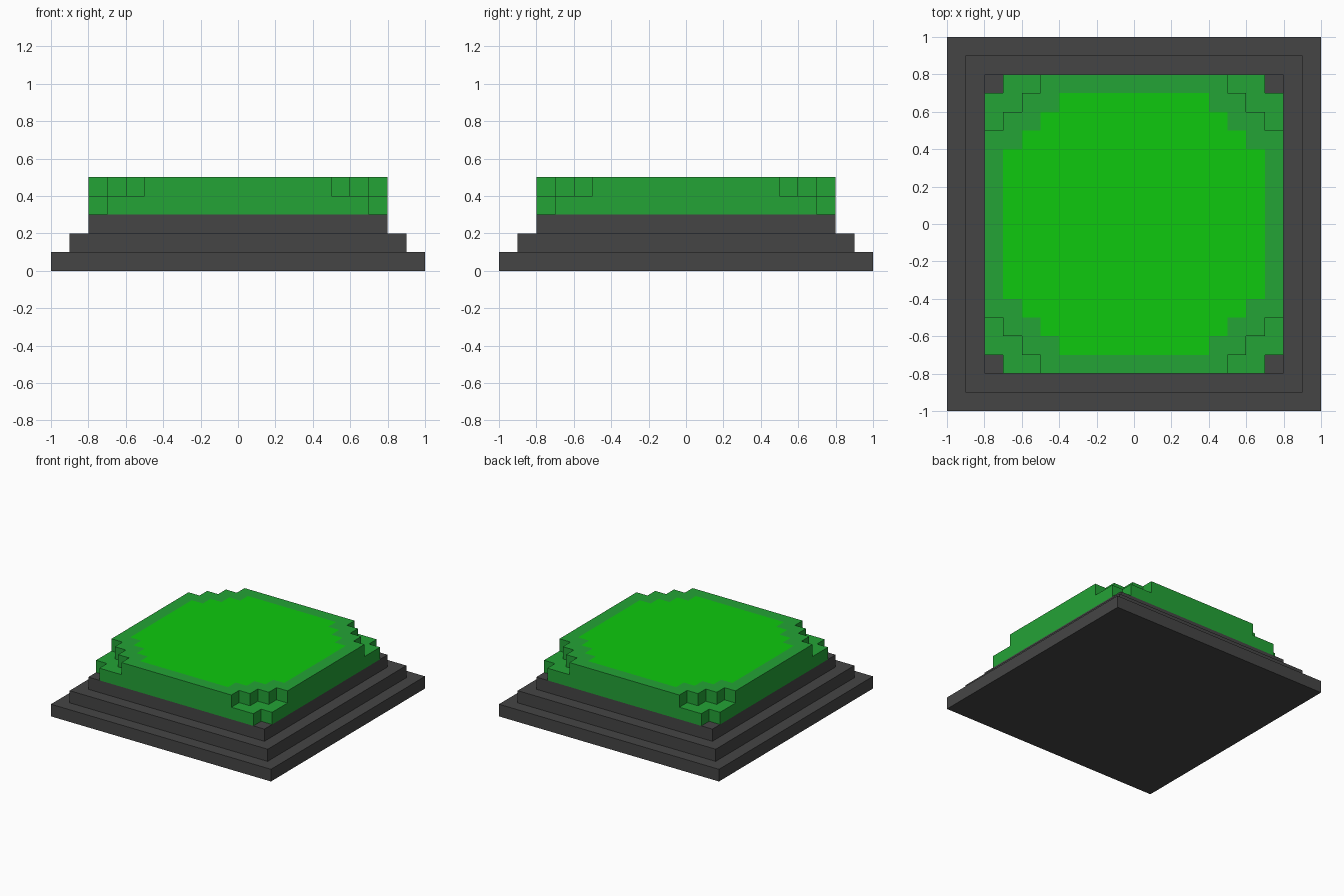
import bpy

if "Cube" in bpy.data.objects:
    bpy.data.objects.remove(bpy.data.objects["Cube"])


def material(name, rgb):
    m = bpy.data.materials.new(name)
    m.diffuse_color = (*rgb, 1)
    m.use_nodes = True
    m.node_tree.nodes["Principled BSDF"].inputs["Base Color"].default_value = m.diffuse_color
    return m


GREY = material("dark grey", (0.06, 0.06, 0.06))
GREEN = material("leaf green", (0.0176, 0.366, 0.037))
BRIGHT = material("bright green", (0.0044, 0.584, 0.0044))


def outline(half, steps):
    """Square outline, counter-clockwise, with stair-stepped corners of 0.1 cells."""
    x, y = half, half - 0.1 * steps
    corner = [(x, y)]
    for _ in range(steps):
        x -= 0.1
        corner.append((x, y))
        y += 0.1
        corner.append((x, y))
    points = []
    for _ in range(4):
        points += corner
        corner = [(-py, px) for px, py in corner]
    return points


def loft(name, rings, mats, top_index=0):
    """Join (outline, z) rings into a closed solid; top_index colours the top cap."""
    n = len(rings[0][0])
    verts = [(x, y, z) for pts, z in rings for x, y in pts]
    faces = [(r * n + i, r * n + (i + 1) % n, (r + 1) * n + (i + 1) % n, (r + 1) * n + i)
             for r in range(len(rings) - 1) for i in range(n)]
    faces.append(tuple(reversed(range(n))))
    faces.append(tuple(range(len(verts) - n, len(verts))))
    mesh = bpy.data.meshes.new(name)
    mesh.from_pydata(verts, [], faces)
    for m in mats:
        mesh.materials.append(m)
    mesh.polygons[len(faces) - 1].material_index = top_index
    mesh.update()
    obj = bpy.data.objects.new(name, mesh)
    bpy.context.collection.objects.link(obj)
    return obj


# Three-step stone plinth
plinth = []
for k in range(3):
    square = outline(1 - 0.1 * k, 0)
    plinth += [(square, 0.1 * k), (square, 0.1 * (k + 1))]
loft("stepped_plinth", plinth, [GREY])

# Lower green layer with notched corners
notched = outline(0.8, 1)
loft("lower_green_layer", [(notched, 0.3), (notched, 0.4)], [GREEN])

# Upper green layer with stair-stepped corners, flat rim and bright centre
outer, inner = outline(0.8, 3), outline(0.7, 3)
loft("upper_green_layer", [(outer, 0.4), (outer, 0.5), (inner, 0.5)],
     [GREEN, BRIGHT], top_index=1)
